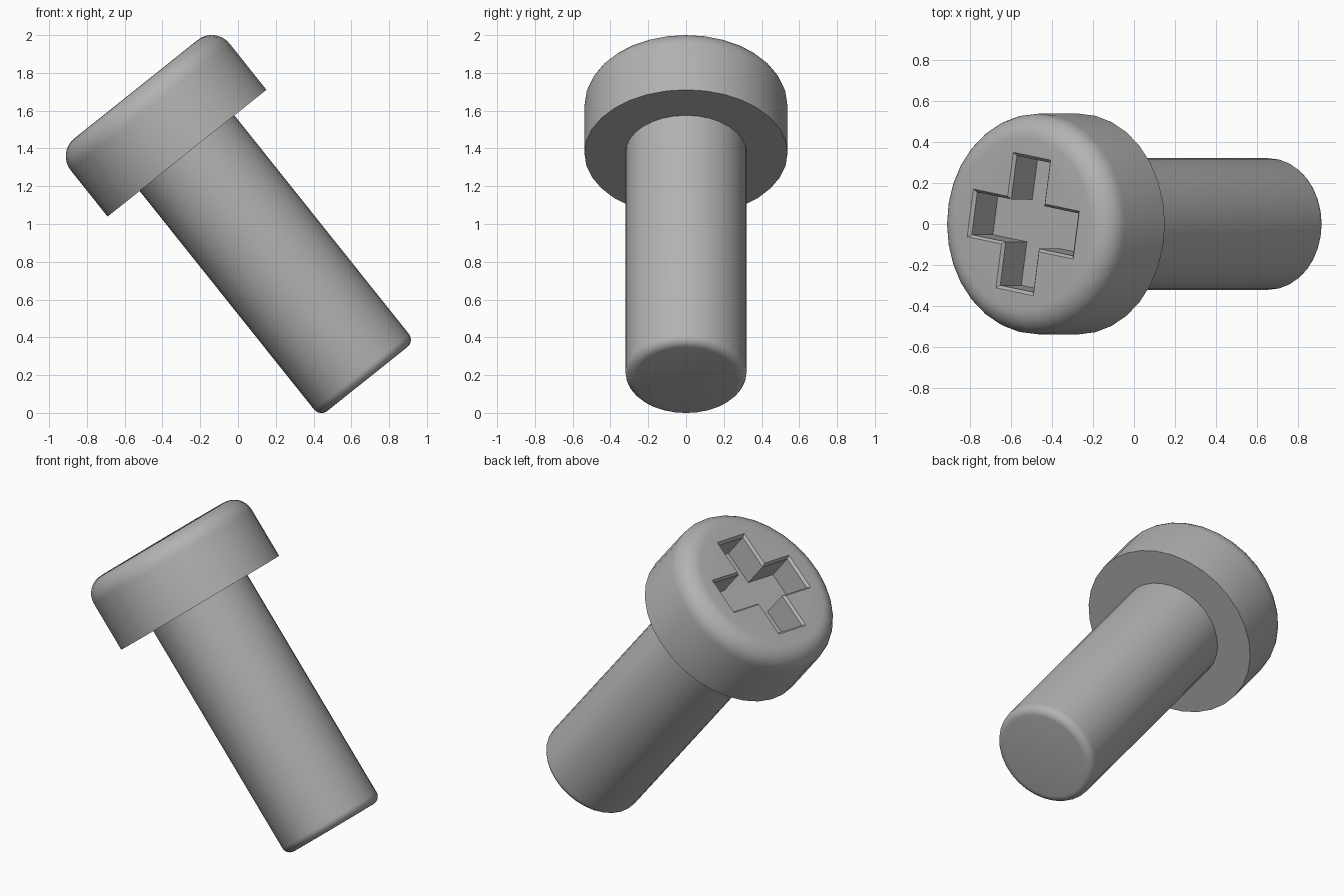
import bpy, bmesh
from math import sin, cos, pi, radians
from mathutils import Matrix, Vector

cube = bpy.data.objects.get("Cube")
if cube:
    bpy.data.objects.remove(cube, do_unlink=True)

SIDES = 32
# The whole screw leans towards -x; local origin is the centre of the head's underside
LEAN = Matrix.Translation((-0.27, 0, 1.375)) @ Matrix.Rotation(radians(-38.6), 4, "Y")

steel = bpy.data.materials.new("grey steel")
steel.use_nodes = True
colour = (0.45, 0.45, 0.45, 1)
steel.diffuse_color = colour
steel.node_tree.nodes["Principled BSDF"].inputs["Base Color"].default_value = colour


def loft(name, rings):
    """Skin a stack of closed rings and cap both ends."""
    bm = bmesh.new()
    loops = [[bm.verts.new(p) for p in ring] for ring in rings]
    n = len(loops[0])
    for low, high in zip(loops, loops[1:]):
        for i in range(n):
            j = (i + 1) % n
            bm.faces.new((low[i], low[j], high[j], high[i]))
    bm.faces.new(loops[0][::-1])
    bm.faces.new(loops[-1])
    bmesh.ops.recalc_face_normals(bm, faces=bm.faces)
    mesh = bpy.data.meshes.new(name)
    bm.to_mesh(mesh)
    bm.free()
    mesh.materials.append(steel)
    obj = bpy.data.objects.new(name, mesh)
    obj.matrix_world = LEAN
    bpy.context.collection.objects.link(obj)
    return obj


def circle(radius, z):
    return [(radius * cos(2 * pi * i / SIDES), radius * sin(2 * pi * i / SIDES), z)
            for i in range(SIDES)]


def rounded_end(radius, z_end, fillet, side, steps=8):
    """Rings of a rounded rim, from the wall to the end face (side is +1 up, -1 down)."""
    angles = [pi / 2 * k / steps for k in range(steps + 1)]
    return [circle(radius - fillet + fillet * cos(a),
                   z_end - side * fillet * (1 - sin(a))) for a in angles]


def cross(reach, half_width, z):
    """Plus-shaped ring, turned slightly about the screw axis."""
    points = []
    for k in range(4):
        turn = Matrix.Rotation(k * pi / 2 + radians(-9.3), 3, "Z")
        for x, y in ((reach, -half_width), (reach, half_width), (half_width, half_width)):
            points.append(turn @ Vector((x, y, z)))
    return points


def smooth(obj):
    bpy.ops.object.select_all(action="DESELECT")
    obj.select_set(True)
    bpy.context.view_layer.objects.active = obj
    bpy.ops.object.shade_smooth_by_angle(angle=radians(35))


# Head with a rounded upper rim
HEAD_TOP = 0.433
head = loft("screw_head", [circle(0.538, 0)] + rounded_end(0.538, HEAD_TOP, 0.12, 1))

# Cross recess with a small chamfer at its mouth
cutter = loft("recess_cutter", [cross(0.32, 0.105, HEAD_TOP - 0.18),
                                cross(0.32, 0.105, HEAD_TOP - 0.015),
                                cross(0.335, 0.118, HEAD_TOP),
                                cross(0.335, 0.118, HEAD_TOP + 0.1)])
cutter.hide_render = True
cut = head.modifiers.new("cross_recess", "BOOLEAN")
cut.operation = "DIFFERENCE"
cut.solver = "EXACT"
cut.object = cutter
bpy.context.view_layer.objects.active = head
bpy.ops.object.modifier_apply(modifier=cut.name)
bpy.data.objects.remove(cutter, do_unlink=True)
smooth(head)

# Plain shaft with a rounded tip, set a little way into the head
shaft = loft("screw_shaft", [circle(0.321, 0.05)] + rounded_end(0.321, -1.53, 0.05, -1, 6))
smooth(shaft)
